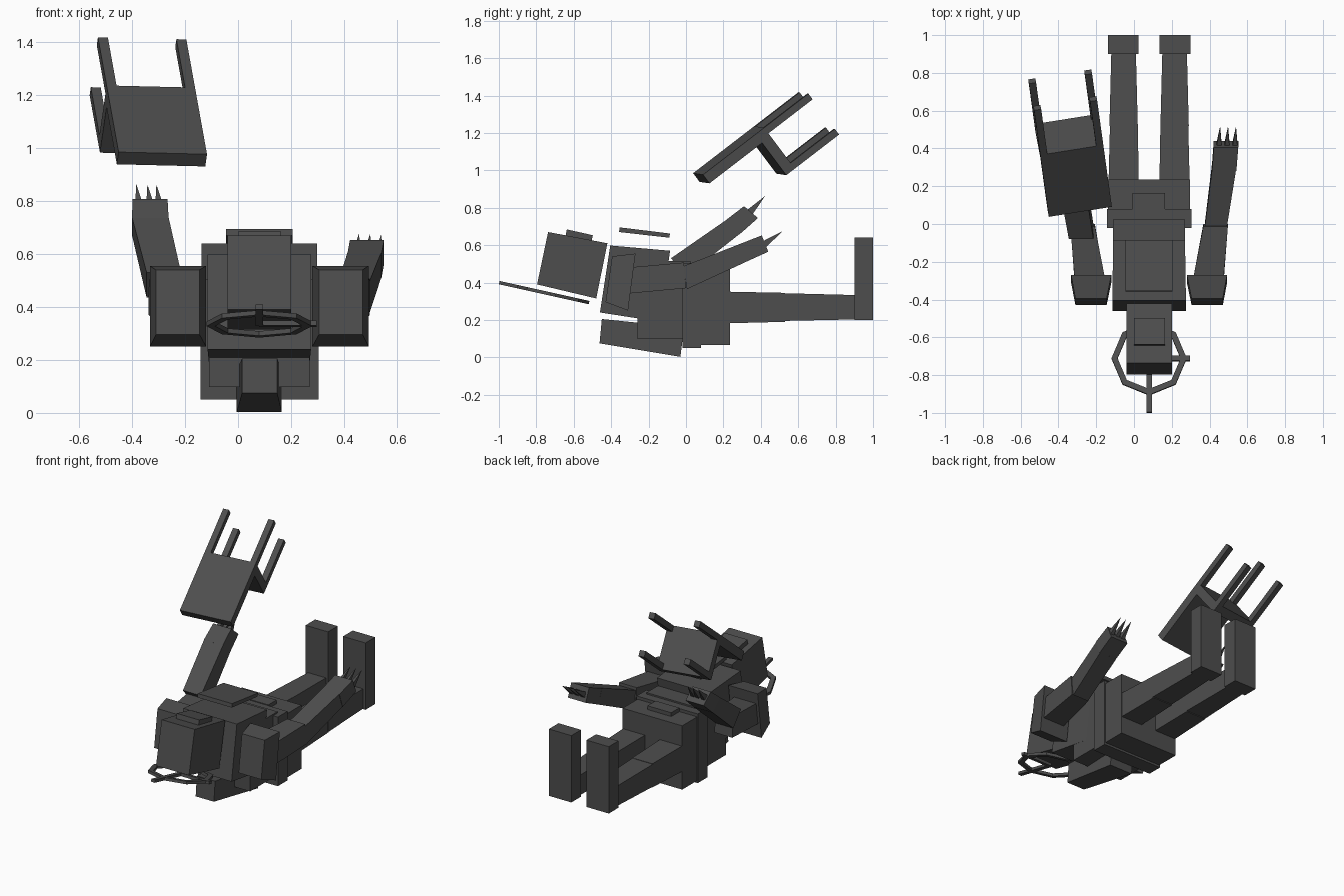
import bpy, bmesh, math
from mathutils import Vector

if "Cube" in bpy.data.objects:
    bpy.data.objects.remove(bpy.data.objects["Cube"])

grey = bpy.data.materials.new("dark grey")
grey.diffuse_color = (0.075, 0.075, 0.075, 1)
grey.use_nodes = True
grey.node_tree.nodes["Principled BSDF"].inputs["Base Color"].default_value = grey.diffuse_color
CX = 0.08  # body's centre line


def finish(name, bm):
    bmesh.ops.recalc_face_normals(bm, faces=bm.faces)
    me = bpy.data.meshes.new(name)
    bm.to_mesh(me)
    bm.free()
    me.materials.append(grey)
    ob = bpy.data.objects.new(name, me)
    bpy.context.collection.objects.link(ob)
    return ob


def skin(name, rings, closed=False):
    """Join successive point rings; cap the ends unless closed."""
    bm = bmesh.new()
    vs = [[bm.verts.new(p) for p in r] for r in rings]
    n = len(vs[0])
    pairs = list(zip(vs, vs[1:])) + ([(vs[-1], vs[0])] if closed else [])
    for a, b in pairs:
        for i in range(n):
            j = (i + 1) % n
            bm.faces.new((a[i], a[j], b[j], b[i]))
    if not closed:
        bm.faces.new(vs[0])
        bm.faces.new(vs[-1])
    return finish(name, bm)


def loft(name, *sections, mirror=False):
    """Section = x0, x1, bottom (y, z), top (y, z)."""
    def ring(s, m):
        x0, x1, b, t = s
        if m:
            x0, x1 = 2 * CX - x1, 2 * CX - x0
        return [(x0, *b), (x1, *b), (x1, *t), (x0, *t)]
    for m in ((False, True) if mirror else (False,)):
        skin(("left_" if m else "right_") + name if mirror else name,
             [ring(s, m) for s in sections])


def box(name, x0, x1, y0, y1, z0, z1, mirror=False):
    loft(name, (x0, x1, (y0, z0), (y0, z1)), (x0, x1, (y1, z0), (y1, z1)), mirror=mirror)


def beam(name, a, b, side, w, t):
    """Rectangular bar from a to b, w wide along side, t thick."""
    a, b = Vector(a), Vector(b)
    d = (b - a).normalized()
    s = (side - d * side.dot(d)).normalized()
    k = d.cross(s)
    s, k = s * w / 2, k * t / 2
    skin(name, [[p - s - k, p + s - k, p + s + k, p - s + k] for p in (a, b)])


# legs and upright feet
box("foot", 0.135, 0.298, 0.9, 1.0, 0.2, 0.64, mirror=True)
loft("shin", (0.14, 0.29, (0.52, 0.195), (0.52, 0.343)),
     (0.15, 0.28, (0.91, 0.203), (0.91, 0.333)), mirror=True)
loft("thigh", (0.133, 0.297, (0.13, 0.18), (0.13, 0.353)),
     (0.14, 0.287, (0.53, 0.19), (0.53, 0.345)), mirror=True)

# hips, belt and waist
box("hips", -0.137, 0.297, 0.07, 0.235, 0.065, 0.485)
box("belt", -0.142, 0.304, -0.02, 0.08, 0.05, 0.505)
box("buckle", -0.008, 0.165, 0.08, 0.165, 0.45, 0.51)
box("waist", -0.11, 0.27, -0.26, 0.025, 0.098, 0.515)

# tilted chest, collar and floating chest plate
loft("chest", (-0.115, 0.275, (-0.46, 0.24), (-0.405, 0.598)),
     (-0.11, 0.27, (-0.14, 0.19), (-0.085, 0.57)))
loft("chest_plate", (-0.045, 0.205, (-0.358, 0.67), (-0.355, 0.695)),
     (-0.045, 0.205, (-0.09, 0.64), (-0.085, 0.662)))

# head and face plate
loft("head", (-0.04, 0.2, (-0.796, 0.39), (-0.737, 0.67)),
     (-0.04, 0.2, (-0.48, 0.315), (-0.42, 0.61)))
loft("face_plate", (0.0, 0.163, (-0.645, 0.645), (-0.637, 0.684)),
     (0.0, 0.163, (-0.505, 0.62), (-0.498, 0.653)))

# pack on the back
loft("back_pack", (0.015, 0.148, (-0.462, 0.075), (-0.45, 0.205)),
     (-0.005, 0.165, (-0.03, 0.003), (-0.01, 0.16)))

# shoulders and upper arms
loft("shoulder", (0.305, 0.47, (-0.43, 0.295), (-0.395, 0.54)),
     (0.28, 0.493, (-0.31, 0.25), (-0.27, 0.555)), mirror=True)
loft("upper_arm", (0.315, 0.475, (-0.3, 0.342), (-0.28, 0.483)),
     (0.367, 0.497, (0.0, 0.37), (-0.012, 0.507)), mirror=True)

# forearms, hands
loft("right_forearm", (0.375, 0.492, (0.005, 0.365), (-0.015, 0.487)),
     (0.413, 0.54, (0.32, 0.51), (0.285, 0.605)))
loft("right_hand", (0.413, 0.542, (0.315, 0.508), (0.28, 0.603)),
     (0.422, 0.552, (0.44, 0.565), (0.405, 0.652)))
loft("left_forearm", (-0.345, -0.215, (0.0, 0.435), (-0.08, 0.53)),
     (-0.4, -0.262, (0.3, 0.67), (0.22, 0.738)))
loft("left_hand", (-0.4, -0.262, (0.295, 0.665), (0.215, 0.735)),
     (-0.398, -0.266, (0.385, 0.745), (0.31, 0.808)))


# claws
def claws(side, xs, base, tip, dx):
    for i, x in enumerate(xs):
        y, z = base
        bm = bmesh.new()
        v = [bm.verts.new((x + a, y + b, z + c)) for a, b, c in
             ((-.014, -.012, .014), (.014, -.012, .014), (.014, .012, -.014), (-.014, .012, -.014))]
        apex = bm.verts.new((x + dx, *tip))
        bm.faces.new(v)
        for k in range(4):
            bm.faces.new((v[k], v[(k + 1) % 4], apex))
        finish(f"{side}_claw_{i + 1}", bm)


claws("right", (0.45, 0.492, 0.534), (0.415, 0.603), (0.518, 0.675), 0.006)
claws("left", (-0.374, -0.332, -0.298), (0.343, 0.777), (0.423, 0.863), -0.01)

# halo: tilted eight-sided ring with two spokes
tilt = math.radians(12.5)
HC = Vector((CX, -0.712, 0.336))
along = Vector((0, math.cos(tilt), -math.sin(tilt)))
up = Vector((0, math.sin(tilt), math.cos(tilt)))
rings = []
for i in range(8):
    a = i * math.pi / 4
    d = Vector((1, 0, 0)) * math.cos(a) + along * math.sin(a)
    rings.append([HC + d * r + up * h for r, h in
                  ((0.167, -.009), (0.199, -.009), (0.199, .009), (0.167, .009))])
skin("halo_ring", rings, closed=True)
beam("halo_long_spoke", HC, HC - along * 0.293, Vector((1, 0, 0)), 0.028, 0.018)
beam("halo_side_spoke", HC, HC + Vector((0.217, 0, 0)), along, 0.028, 0.018)

# raised chair, with axes across, along the backrest, and along the seat
P = Vector((-0.496, 0.365, 1.236))
U = Vector((0.987, 0.157, -0.024)).normalized()
D = Vector((0.109, -0.788, -0.606)).normalized()
N = U.cross(D).normalized()


def chair_box(name, u0, u1, d0, d1, n0, n1):
    skin(name, [[P + U * u + D * d + N * n for u, d in
                 ((u0, d0), (u1, d0), (u1, d1), (u0, d1))] for n in (n0, n1)])


W, L, T = 0.338, 0.275, 0.038
chair_box("chair_back", 0, W, 0, 0.415, 0, 0.058)
chair_box("chair_seat", 0, W, 0, 0.058, 0, L)
for i, u in enumerate((0, W - T)):
    for j, n in enumerate((0, L - T)):
        chair_box(f"chair_leg_{2 * i + j + 1}", u, u + T, -0.3, 0.01, n, n + T)
